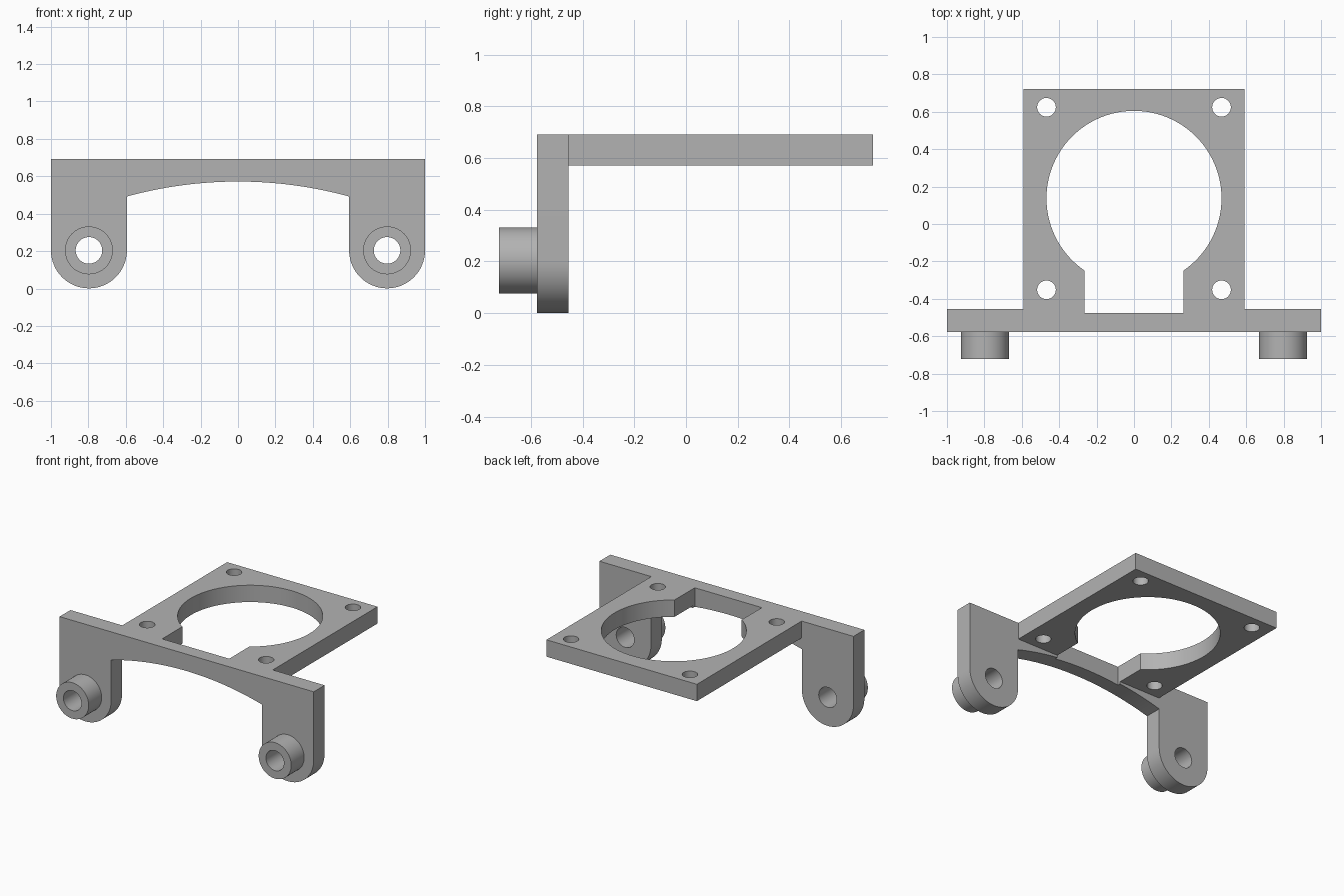
import bpy, bmesh
from math import sin, cos, pi, radians, asin
from mathutils import Matrix, Vector

cube = bpy.data.objects.get("Cube")
if cube:
    bpy.data.objects.remove(cube, do_unlink=True)

grey = bpy.data.materials.new("plain grey")
grey.use_nodes = True
COLOUR = (0.45, 0.45, 0.45, 1)
grey.diffuse_color = COLOUR
grey.node_tree.nodes["Principled BSDF"].inputs["Base Color"].default_value = COLOUR

Y_FRONT, Y_BACK = -0.577, -0.455      # front plate
Z_LOW, Z_TOP = 0.572, 0.692           # square plate
EAR_X, EAR_R, EAR_Z = 0.797, 0.203, 0.204
SIDES = (-1, 1)


def arc(cx, cy, r, start, end, n):
    return [(cx + r * cos(start + (end - start) * i / n),
             cy + r * sin(start + (end - start) * i / n)) for i in range(n + 1)]


def prism(name, points, place, depth):
    """Extrude a flat profile; place maps (u, v) to space, depth is the sweep."""
    bm = bmesh.new()
    face = bm.faces.new([bm.verts.new(place(u, v)) for u, v in points])
    swept = bmesh.ops.extrude_face_region(bm, geom=[face])["geom"]
    bmesh.ops.translate(bm, vec=depth,
                        verts=[g for g in swept if isinstance(g, bmesh.types.BMVert)])
    bmesh.ops.recalc_face_normals(bm, faces=bm.faces)
    mesh = bpy.data.meshes.new(name)
    bm.to_mesh(mesh)
    bm.free()
    mesh.materials.append(grey)
    obj = bpy.data.objects.new(name, mesh)
    bpy.context.collection.objects.link(obj)
    return obj


def upright(name, points, y0, y1):
    return prism(name, points, lambda u, v: (u, y0, v), Vector((0, y1 - y0, 0)))


def level(name, points, z0, z1):
    return prism(name, points, lambda u, v: (u, v, z0), Vector((0, 0, z1 - z0)))


def disc(cx, cy, r, n=64):
    return arc(cx, cy, r, 0, 2 * pi, n)[:-1]


def box(x, y0, y1):
    return [(-x, y0), (x, y0), (x, y1), (-x, y1)]


def combine(target, tools, operation):
    for tool in tools:
        mod = target.modifiers.new(operation.lower(), "BOOLEAN")
        mod.operation, mod.solver, mod.object = operation, "EXACT", tool
        tool.hide_render = True
    graph = bpy.context.evaluated_depsgraph_get()
    mesh = bpy.data.meshes.new_from_object(target.evaluated_get(graph))
    target.modifiers.clear()
    target.data = mesh
    for tool in tools:
        bpy.data.objects.remove(tool, do_unlink=True)


# Front plate: straight top, two rounded ears and a shallow arch between them
inner = EAR_X - EAR_R
rise = 0.08
arch_r = (inner ** 2 + rise ** 2) / (2 * rise)
half = asin(inner / arch_r)
profile = [(-1, Z_TOP)]
profile += arc(-EAR_X, EAR_Z, EAR_R, pi, 2 * pi, 32)
profile += arc(0, Z_LOW - arch_r, arch_r, pi / 2 + half, pi / 2 - half, 32)
profile += arc(EAR_X, EAR_Z, EAR_R, pi, 2 * pi, 32)
profile += [(1, Z_TOP)]
bracket = upright("mounting_bracket", profile, Y_FRONT, Y_BACK)

# Square plate and tubular bosses joined to it
parts = [level("square_plate", box(0.592, -0.51, 0.723), Z_LOW, Z_TOP)]
parts += [upright("boss", disc(s * EAR_X, EAR_Z, 0.128), -0.723, -0.55) for s in SIDES]
combine(bracket, parts, "UNION")

# Round opening, slot towards the front, screw holes and boss bores
cutters = [level("round_opening", disc(0, 0.137, 0.468, 96), 0.5, 0.8),
           level("slot", box(0.264, -0.476, 0), 0.4, 0.8)]
cutters += [level("screw_hole", disc(s * 0.468, y, 0.05, 32), 0.5, 0.8)
            for s in SIDES for y in (-0.352, 0.624)]
cutters += [upright("bore", disc(s * EAR_X, EAR_Z, 0.071, 48), -0.8, -0.4) for s in SIDES]
combine(bracket, cutters, "DIFFERENCE")

bpy.ops.object.select_all(action="DESELECT")
bracket.select_set(True)
bpy.context.view_layer.objects.active = bracket
bpy.ops.object.shade_smooth_by_angle(angle=radians(20))
